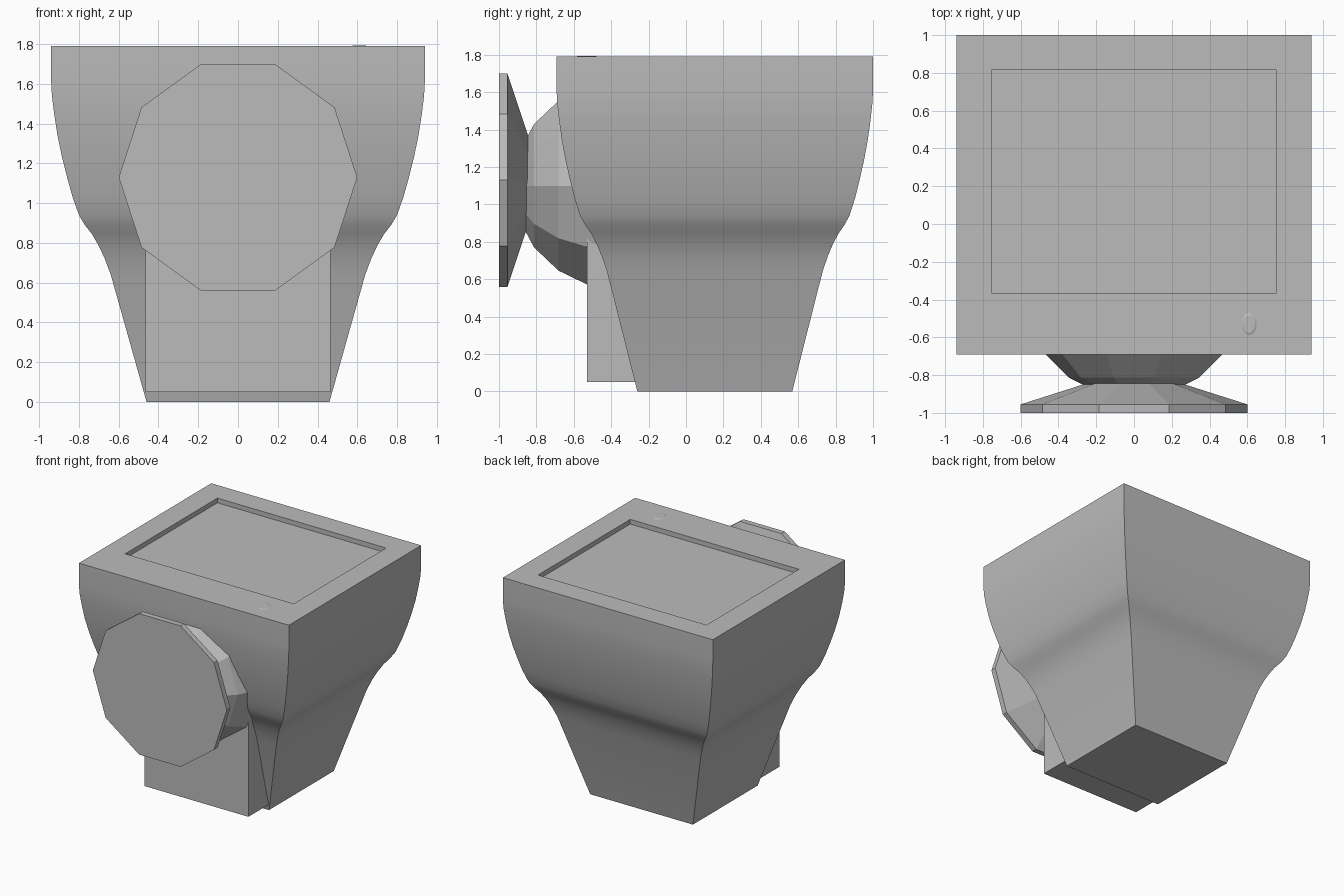
import bpy, bmesh, math
from mathutils import Matrix

cube = bpy.data.objects.get("Cube")
if cube:
    bpy.data.objects.remove(cube, do_unlink=True)

grey = bpy.data.materials.new("light_grey")
grey.use_nodes = True
GREY = (0.5, 0.5, 0.5, 1.0)
grey.diffuse_color = GREY
grey.node_tree.nodes["Principled BSDF"].inputs["Base Color"].default_value = GREY


def finish(name, bm):
    bmesh.ops.recalc_face_normals(bm, faces=bm.faces)
    mesh = bpy.data.meshes.new(name)
    bm.to_mesh(mesh)
    bm.free()
    mesh.materials.append(grey)
    obj = bpy.data.objects.new(name, mesh)
    bpy.context.collection.objects.link(obj)
    return obj


def loft(name, rings):
    """Skin equal-length rings of points and cap both ends."""
    bm = bmesh.new()
    loops = [[bm.verts.new(p) for p in ring] for ring in rings]
    n = len(loops[0])
    for a, b in zip(loops, loops[1:]):
        for i in range(n):
            j = (i + 1) % n
            bm.faces.new((a[i], a[j], b[j], b[i]))
    bm.faces.new(loops[0])
    bm.faces.new(loops[-1])
    return finish(name, bm)


def rect(hx, cy, hy, z):
    return [(-hx, cy - hy, z), (hx, cy - hy, z), (hx, cy + hy, z), (-hx, cy + hy, z)]


def decagon(r, y, z):
    return [(r * math.cos(i * math.pi / 5), y, z + r * math.sin(i * math.pi / 5))
            for i in range(10)]


# Flared square body with a shallow recess in its top
profile = [(0.46, 0), (0.64, 0.64), (0.67, 0.72), (0.70, 0.785), (0.735, 0.845),
           (0.77, 0.89), (0.80, 0.94), (0.832, 1.03), (0.86, 1.13), (0.885, 1.23),
           (0.908, 1.34), (0.925, 1.45), (0.936, 1.54), (0.94, 1.61), (0.94, 1.79)]
rings = [rect(hx, 0.154, hx * 0.9, z) for hx, z in profile]
rings += [rect(0.755, 0.225, 0.59, z) for z in (1.79, 1.752)]
body = loft("body", rings)
bpy.ops.object.select_all(action='DESELECT')
body.select_set(True)
bpy.context.view_layer.objects.active = body
bpy.ops.object.shade_smooth_by_angle(angle=math.radians(30))

# Block at the lower front
loft("front_block", [rect(0.465, -0.265, 0.265, z) for z in (0.05, 0.9)])

# Faceted ball socket, poles facing front and back
bm = bmesh.new()
bmesh.ops.create_uvsphere(bm, u_segments=10, v_segments=10, radius=0.59)
turn = Matrix.Rotation(math.radians(90), 4, 'X') @ Matrix.Rotation(math.radians(18), 4, 'Z')
bmesh.ops.transform(bm, matrix=Matrix.Translation((0, -0.335, 1.10)) @ turn, verts=bm.verts)
finish("front_ball", bm)

# Ten-sided front disc with a cone behind it
loft("front_disc", [decagon(r, y, 1.13)
                    for r, y in ((0.6, -1.0), (0.6, -0.955), (0.05, -0.78))])

# Small, nearly flush button on the top
bm = bmesh.new()
bmesh.ops.create_cone(bm, cap_ends=True, segments=16, radius1=0.05, radius2=0.03, depth=0.009)
bmesh.ops.transform(bm, matrix=Matrix.Translation((0.61, -0.53, 1.79))
                    @ Matrix.Diagonal((1, 1.5, 1, 1)), verts=bm.verts)
finish("top_button", bm)
